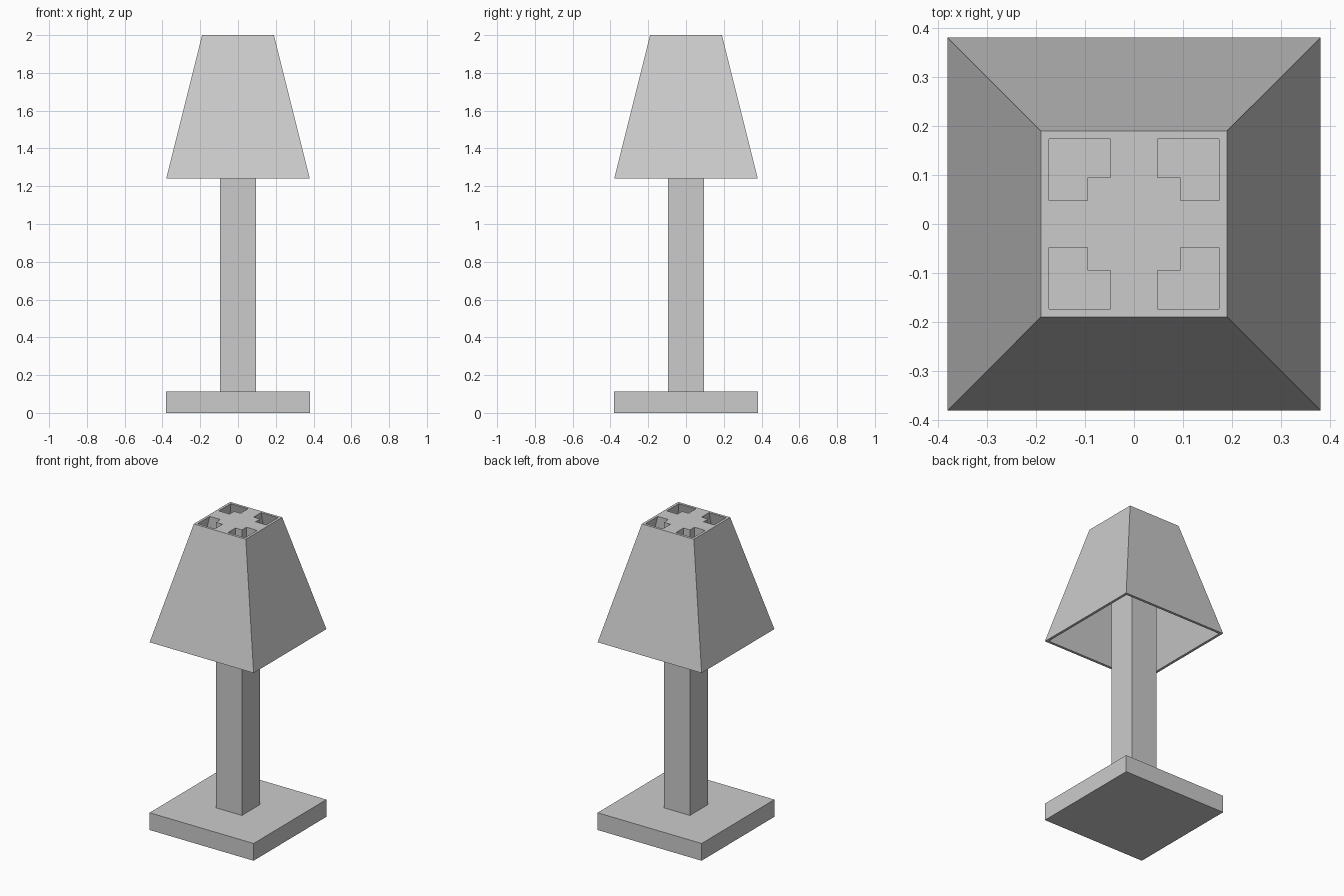
import bpy
import bmesh
from math import pi
from mathutils import Matrix

cube = bpy.data.objects.get("Cube")
if cube:
    bpy.data.objects.remove(cube, do_unlink=True)

GREY = (0.6, 0.6, 0.6, 1)
grey = bpy.data.materials.new("light_grey")
grey.use_nodes = True
grey.diffuse_color = GREY
grey.node_tree.nodes["Principled BSDF"].inputs["Base Color"].default_value = GREY

TOP, SHADE_Z, BASE_H = 2.0, 1.24, 0.114
WIDE, NARROW, WALL = 0.38, 0.19, 0.017
POST, ARM = 0.095, 0.0475
ARM_Z = TOP - 2 * ARM


def finish(name, bm):
    bmesh.ops.recalc_face_normals(bm, faces=bm.faces)
    mesh = bpy.data.meshes.new(name)
    bm.to_mesh(mesh)
    bm.free()
    mesh.materials.append(grey)
    obj = bpy.data.objects.new(name, mesh)
    bpy.context.collection.objects.link(obj)
    return obj


def ring(bm, x0, x1, y, z):
    return [bm.verts.new(p) for p in ((x0, -y, z), (x1, -y, z), (x1, y, z), (x0, y, z))]


def bridge(bm, a, b):
    for i in range(4):
        j = (i + 1) % 4
        bm.faces.new((a[i], a[j], b[j], b[i]))


def block(name, low, high):
    bm = bmesh.new()
    a, b = ring(bm, *low), ring(bm, *high)
    bridge(bm, a, b)
    bm.faces.new(a)
    bm.faces.new(b)
    return finish(name, bm)


def inner(z):
    """Half width of the inside of the shade at a height."""
    return WIDE - WALL - (WIDE - NARROW) * (z - SHADE_Z) / (TOP - SHADE_Z)


# Square foot and post
block("base", (-WIDE, WIDE, WIDE, 0), (-WIDE, WIDE, WIDE, BASE_H))
block("post", (-POST, POST, POST, BASE_H), (-POST, POST, POST, TOP))

# Hollow tapered shade, open at both ends
bm = bmesh.new()
loops = [ring(bm, -w, w, w, z) for w, z in (
    (WIDE, SHADE_Z), (NARROW, TOP), (inner(TOP), TOP), (inner(SHADE_Z), SHADE_Z))]
for i in range(4):
    bridge(bm, loops[i], loops[(i + 1) % 4])
finish("lampshade", bm)

# Four arms holding the shade on the post
for i, side in enumerate(("left", "back", "right", "front")):
    arm = block(side + "_shade_arm",
                (POST, inner(ARM_Z), ARM, ARM_Z), (POST, inner(TOP), ARM, TOP))
    arm.data.transform(Matrix.Rotation(i * pi / 2, 4, "Z"))
